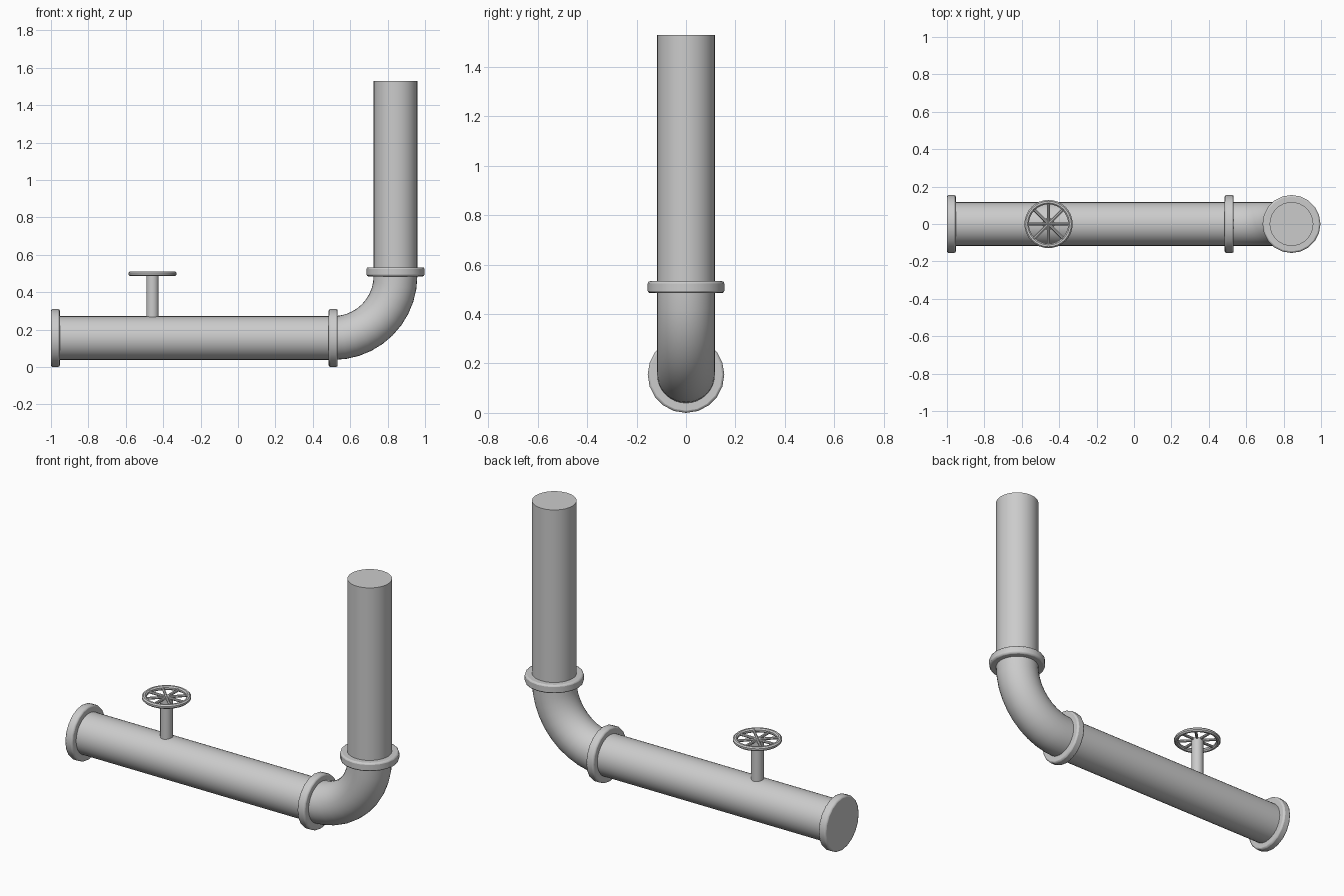
import bpy, bmesh
from math import pi, sin, cos
from mathutils import Vector, Matrix

if "Cube" in bpy.data.objects:
    bpy.data.objects.remove(bpy.data.objects["Cube"], do_unlink=True)

steel = bpy.data.materials.new("grey_steel")
steel.use_nodes = True
GREY = (0.6, 0.6, 0.6, 1)
steel.diffuse_color = GREY
steel.node_tree.nodes["Principled BSDF"].inputs["Base Color"].default_value = GREY

PIPE_R, FLANGE_R, AXIS_Z, RISER_X = 0.117, 0.155, 0.155, 0.842
BEND_X, BEND_Z = 0.51, 0.487
BEND_R = RISER_X - BEND_X
WHEEL = Vector((-0.457, 0, 0.498))


def finish(name, bm):
    """Turn a bmesh into a smooth-shaded object with crisp edges."""
    bmesh.ops.recalc_face_normals(bm, faces=bm.faces)
    mesh = bpy.data.meshes.new(name)
    bm.to_mesh(mesh)
    bm.free()
    mesh.materials.append(steel)
    obj = bpy.data.objects.new(name, mesh)
    bpy.context.collection.objects.link(obj)
    bpy.ops.object.select_all(action="DESELECT")
    obj.select_set(True)
    bpy.context.view_layer.objects.active = obj
    bpy.ops.object.shade_smooth_by_angle(angle=pi / 6)
    return obj


def add_rod(bm, start, end, radius, sides):
    start, end = Vector(start), Vector(end)
    axis = end - start
    turn = axis.to_track_quat("Z", "Y").to_matrix().to_4x4()
    place = Matrix.Translation((start + end) / 2) @ turn
    bmesh.ops.create_cone(bm, cap_ends=True, segments=sides, radius1=radius,
                          radius2=radius, depth=axis.length, matrix=place)


def rod(name, start, end, radius, sides=32):
    bm = bmesh.new()
    add_rod(bm, start, end, radius, sides)
    return finish(name, bm)


def flange(name, start, end):
    """Thick disc with softened rims."""
    obj = rod(name, start, end, FLANGE_R, 20)
    bevel = obj.modifiers.new("soft_rim", "BEVEL")
    bevel.width = 0.009
    bevel.segments = 2
    bevel.limit_method = "ANGLE"
    bevel.angle_limit = pi / 4


def sweep(bm, rings, closed):
    """Skin a list of vertex rings."""
    count = len(rings[0])
    pairs = list(zip(rings, rings[1:]))
    if closed:
        pairs.append((rings[-1], rings[0]))
    for a, b in pairs:
        for i in range(count):
            j = (i + 1) % count
            bm.faces.new((a[i], a[j], b[j], b[i]))


# Straight pipes
rod("main_pipe", (-0.99, 0, AXIS_Z), (BEND_X, 0, AXIS_Z), PIPE_R)
rod("riser_pipe", (RISER_X, 0, BEND_Z), (RISER_X, 0, 1.53), PIPE_R)

# Quarter-turn elbow
bm = bmesh.new()
rings = []
STEPS, SIDES = 10, 32
for s in range(STEPS + 1):
    t = pi / 2 * s / STEPS
    ring = []
    for k in range(SIDES):
        a = 2 * pi * k / SIDES
        r = BEND_R + PIPE_R * cos(a)
        ring.append(bm.verts.new((BEND_X + r * sin(t), PIPE_R * sin(a), BEND_Z - r * cos(t))))
    rings.append(ring)
sweep(bm, rings, False)
finish("elbow", bm)

# Flanges at the open end and both elbow joints
flange("end_flange", (-1, 0, AXIS_Z), (-0.953, 0, AXIS_Z))
flange("joint_flange", (0.485, 0, AXIS_Z), (0.533, 0, AXIS_Z))
flange("riser_flange", (RISER_X, 0, 0.485), (RISER_X, 0, 0.533))

# Valve stem
rod("valve_stem", (WHEEL.x, 0, 0.25), WHEEL, 0.033, 24)

# Handwheel rim
bm = bmesh.new()
rings = []
for s in range(32):
    t = 2 * pi * s / 32
    ring = []
    for k in range(8):
        a = 2 * pi * (k + 0.5) / 8
        r = 0.117 + 0.013 * cos(a)
        ring.append(bm.verts.new(WHEEL + Vector((r * cos(t), r * sin(t), 0.013 * sin(a)))))
    rings.append(ring)
sweep(bm, rings, True)
finish("handwheel_rim", bm)

# Handwheel spokes, four full-width bars
bm = bmesh.new()
for s in range(4):
    arm = 0.112 * Vector((cos(pi * s / 4), sin(pi * s / 4), 0))
    add_rod(bm, WHEEL - arm, WHEEL + arm, 0.008, 8)
finish("handwheel_spokes", bm)
